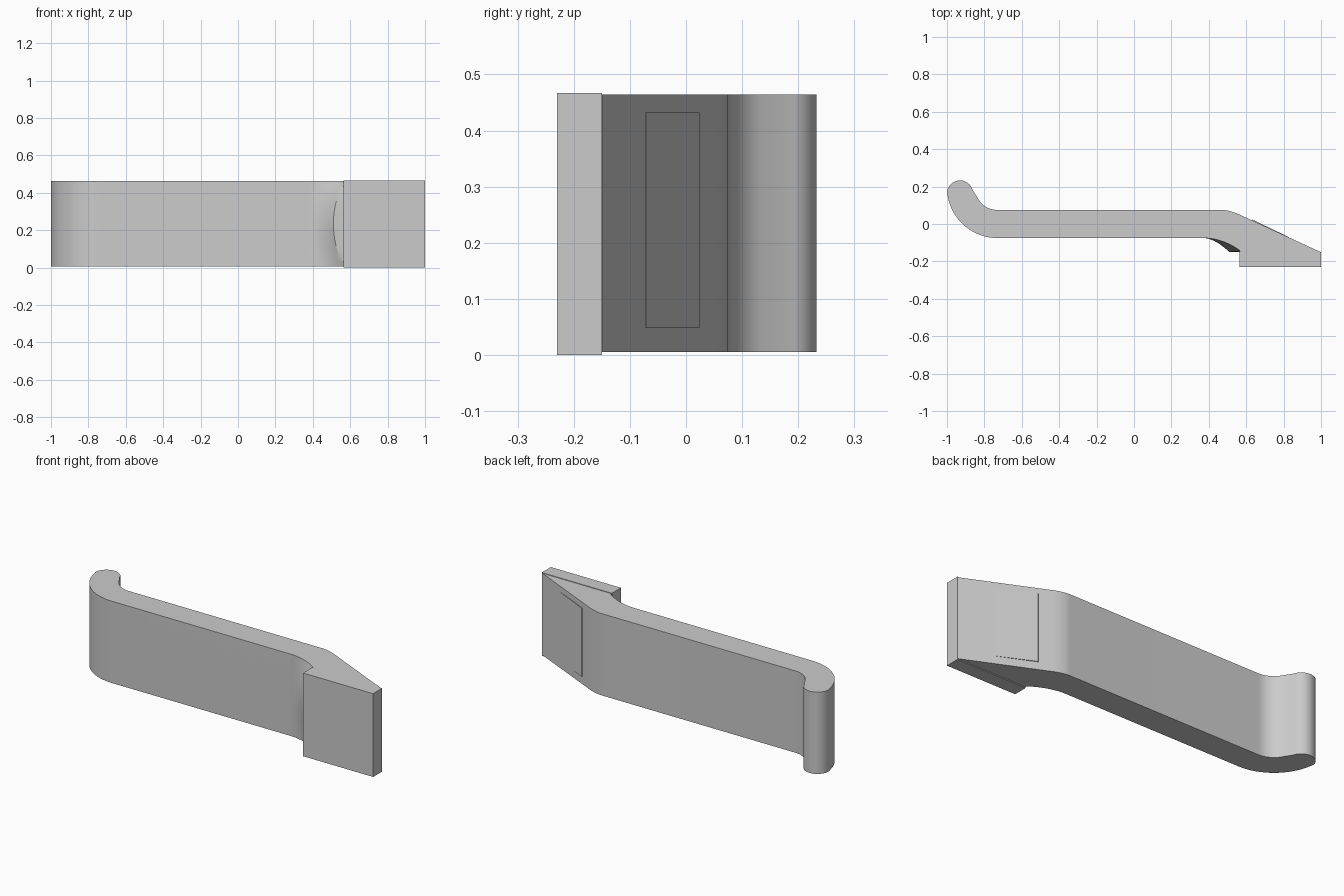
import bpy, bmesh, math
from mathutils import Vector

if "Cube" in bpy.data.objects:
    bpy.data.objects.remove(bpy.data.objects["Cube"])

grey = bpy.data.materials.new("plain grey")
grey.use_nodes = True
colour = (0.6, 0.6, 0.6, 1)
grey.diffuse_color = colour
grey.node_tree.nodes["Principled BSDF"].inputs["Base Color"].default_value = colour


def arc(cx, cy, r, start, end, n):
    angles = [math.radians(start + (end - start) * i / n) for i in range(n + 1)]
    return [(cx + r * math.cos(a), cy + r * math.sin(a)) for a in angles]


def bend(a, b, c, n=10):
    a, b, c = Vector(a), Vector(b), Vector(c)
    ts = [i / n for i in range(n + 1)]
    return [tuple(a * (1 - t) ** 2 + b * 2 * t * (1 - t) + c * t * t) for t in ts]


def loft(name, layers):
    """Skin a stack of (z, outline) layers and cap both ends."""
    bm = bmesh.new()
    rings = [[bm.verts.new((x, y, z)) for x, y in outline] for z, outline in layers]
    for low, high in zip(rings, rings[1:]):
        for i in range(len(low)):
            j = (i + 1) % len(low)
            bm.faces.new((low[i], low[j], high[j], high[i]))
    bm.faces.new(rings[0][::-1])
    bm.faces.new(rings[-1])
    bmesh.ops.recalc_face_normals(bm, faces=bm.faces)
    mesh = bpy.data.meshes.new(name)
    bm.to_mesh(mesh)
    bm.free()
    mesh.materials.append(grey)
    obj = bpy.data.objects.new(name, mesh)
    bpy.context.collection.objects.link(obj)
    bpy.ops.object.select_all(action="DESELECT")
    obj.select_set(True)
    bpy.context.view_layer.objects.active = obj
    bpy.ops.object.shade_smooth_by_angle(angle=math.radians(25))
    return obj


def arm_outline(bulge):
    """Hooked arm; bulge (0 to 1) pushes the neck fillet outward."""
    neck = bend((0.37, -0.075), (0.47 - 0.04 * bulge, -0.075),
                (0.565 - 0.055 * bulge, -0.14 - 0.01 * bulge))
    tail = [(0.566, -0.151), (1, -0.151)]
    shoulder = bend((0.565, 0.05), (0.51, 0.075), (0.47, 0.075))
    inner_hook = arc(-0.73, 0.195, 0.12, 270, 205, 10)
    tip = arc(-0.93, 0.163, 0.07, 15, 180, 16)
    outer_hook = arc(-0.73, 0.195, 0.27, 190, 270, 16)
    return neck + tail + shoulder + inner_hook + tip + outer_hook


# Hooked arm with a rounded neck
bottom, top, steps = 0.005, 0.464, 16
layers = []
for k in range(steps + 1):
    t = 2 * k / steps - 1
    layers.append((bottom + (top - bottom) * k / steps, arm_outline(1 - t * t)))
loft("hooked_arm", layers)

# Square pad at the end
pad = [(0.565, -0.23), (1, -0.23), (1, -0.15), (0.565, -0.15)]
loft("end_pad", [(0, pad), (0.467, pad)])

# Thin tapered plate on the sloping back
plate = [(0.62, 0.015), (0.632, 0.024), (0.83, -0.071), (0.8, -0.09)]
loft("slope_plate", [(0.048, plate), (0.432, plate)])
